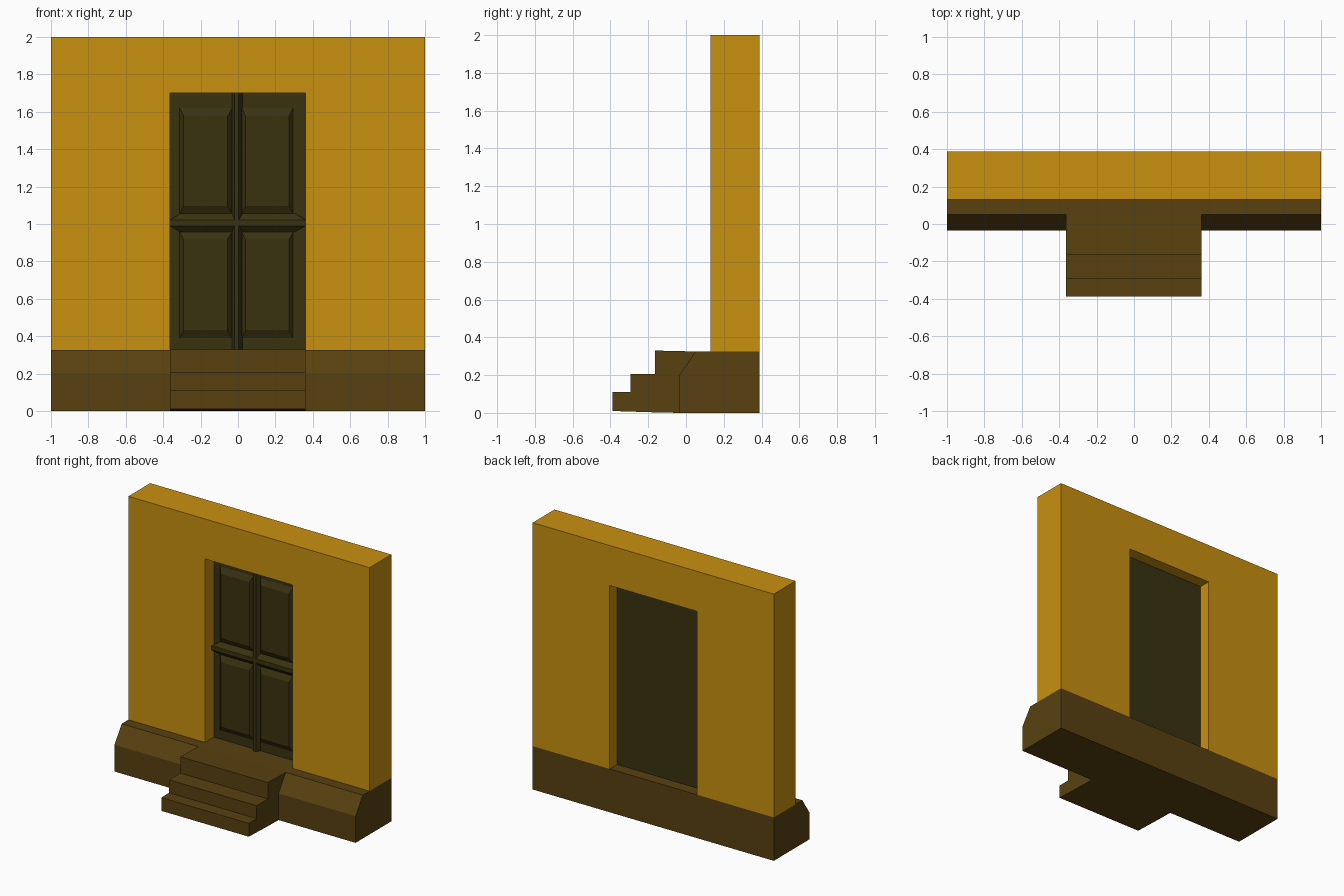
import bpy, bmesh

if "Cube" in bpy.data.objects:
    bpy.data.objects.remove(bpy.data.objects["Cube"])


def material(name, rgb):
    m = bpy.data.materials.new(name)
    m.diffuse_color = (*rgb, 1)
    m.use_nodes = True
    m.node_tree.nodes["Principled BSDF"].inputs["Base Color"].default_value = m.diffuse_color
    return m


OCHRE = material("ochre_plaster", (0.58, 0.28, 0.005))
BROWN = material("brown_stone", (0.098, 0.053, 0.005))
DARK = material("dark_wood", (0.04, 0.032, 0.005))


def loft(name, loop_a, loop_b, mat):
    """Closed solid between two matching loops of points."""
    bm = bmesh.new()
    a = [bm.verts.new(p) for p in loop_a]
    b = [bm.verts.new(p) for p in loop_b]
    n = len(a)
    bm.faces.new(a)
    bm.faces.new(b[::-1])
    for i in range(n):
        j = (i + 1) % n
        bm.faces.new((a[j], a[i], b[i], b[j]))
    bmesh.ops.recalc_face_normals(bm, faces=bm.faces)
    mesh = bpy.data.meshes.new(name)
    bm.to_mesh(mesh)
    bm.free()
    mesh.materials.append(mat)
    ob = bpy.data.objects.new(name, mesh)
    bpy.context.collection.objects.link(ob)
    return ob


def along_x(name, profile, x0, x1, mat):
    return loft(name, [(x0, y, z) for y, z in profile],
                [(x1, y, z) for y, z in profile], mat)


def along_y(name, outline, y0, y1, mat):
    return loft(name, [(x, y0, z) for x, z in outline],
                [(x, y1, z) for x, z in outline], mat)


def raised(name, base, top, y0, y1):
    """Bevelled block: rectangles are (x0, x1, z0, z1), base at y0, top at y1."""
    def rect(r, y):
        return [(r[0], y, r[2]), (r[1], y, r[2]), (r[1], y, r[3]), (r[0], y, r[3])]
    return loft(name, rect(base, y0), rect(top, y1), DARK)


L, R = -0.364, 0.361          # door opening sides
SILL, HEAD = 0.325, 1.70      # door opening bottom and top

# Wall with the doorway open at the bottom
along_y("wall", [(-1, SILL), (L, SILL), (L, HEAD), (R, HEAD), (R, SILL),
                 (1, SILL), (1, 2), (-1, 2)], 0.13, 0.388, OCHRE)

# Plinth with sloped front edge
along_x("plinth", [(0.388, 0), (-0.035, 0), (-0.035, 0.2), (0.05, SILL),
                   (0.388, SILL)], -1, 1, BROWN)

# Steps, fitted against the plinth front
along_x("steps", [(-0.035, 0), (-0.17, 0.003), (-0.388, 0.01), (-0.388, 0.11),
                  (-0.295, 0.11), (-0.295, 0.207), (-0.163, 0.207),
                  (-0.163, 0.33), (0.05, SILL), (-0.035, 0.2)], L, R, BROWN)

# Door slab
FACE = 0.235
along_y("door_slab", [(L, SILL), (R, SILL), (R, HEAD), (L, HEAD)], FACE, 0.30, DARK)

# Bevelled mid rail and centre mullion
raised("mid_rail", (L + 0.055, R - 0.055, 0.958, 1.055), (L, R, 0.99, 1.022), FACE, 0.205)
raised("mullion", (-0.032, 0.024, SILL, HEAD), (-0.018, 0.004, SILL, HEAD), FACE, 0.205)

# Four raised panels
for side, x0, x1 in (("left", -0.312, -0.034), ("right", 0.02, 0.294)):
    for level, z0, z1 in (("lower", 0.39, 0.958), ("upper", 1.055, 1.62)):
        raised(f"panel_{level}_{side}", (x0, x1, z0, z1),
               (x0 + 0.021, x1 - 0.021, z0 + 0.042, z1 - 0.042), FACE, 0.212)
